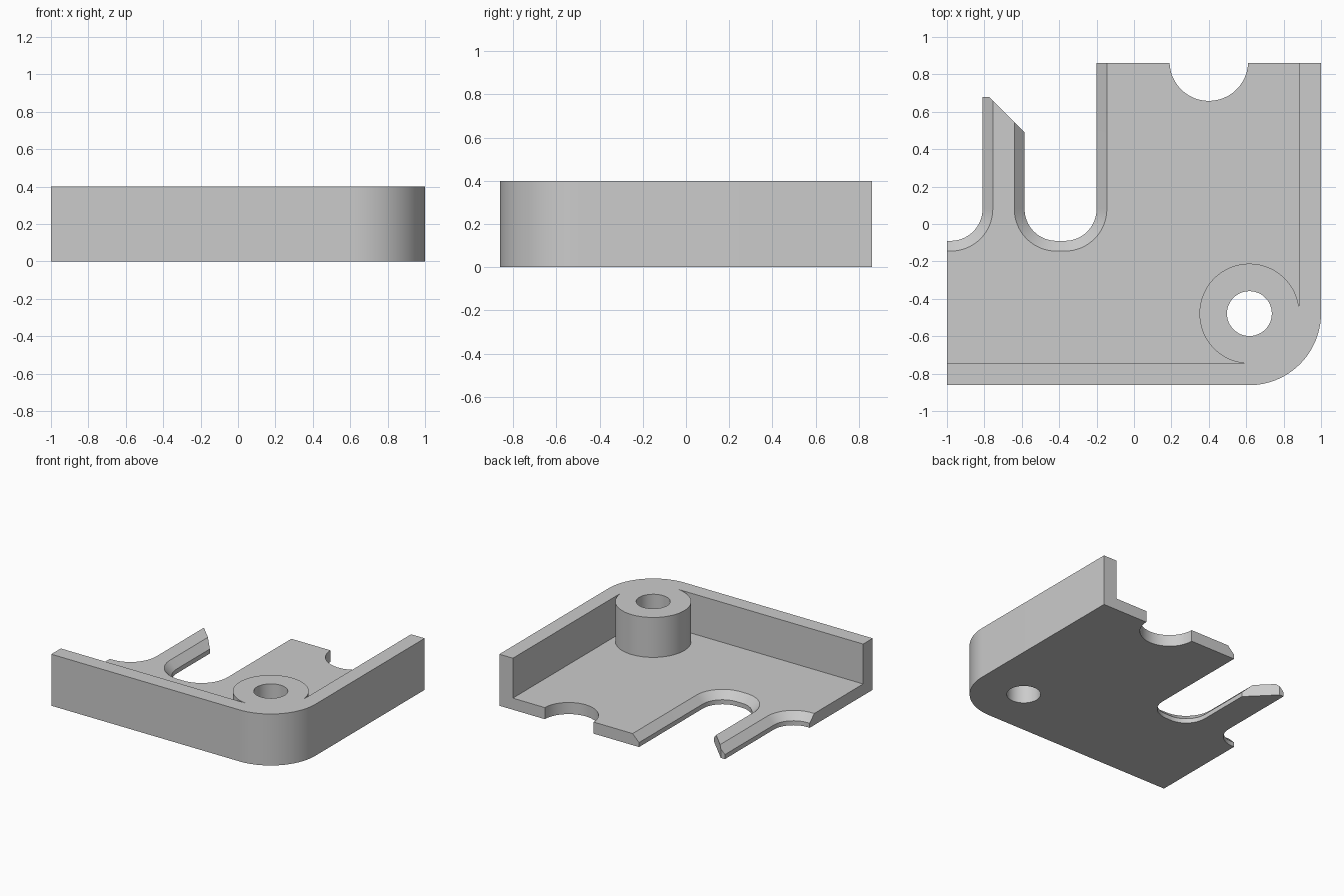
import bpy, bmesh
from math import sin, cos, radians

cube = bpy.data.objects.get("Cube")
if cube:
    bpy.data.objects.remove(cube, do_unlink=True)

grey = bpy.data.materials.new("plain_grey")
grey.use_nodes = True
grey.diffuse_color = (0.6, 0.6, 0.6, 1)
grey.node_tree.nodes["Principled BSDF"].inputs["Base Color"].default_value = (0.6, 0.6, 0.6, 1)

HALF_Y = 0.862
FLOOR = 0.09
HEIGHT = 0.4
BOSS = (0.617, -0.479)


def arc(cx, cy, r, start, end, n=32):
    angles = [radians(start + (end - start) * i / n) for i in range(n + 1)]
    return [(cx + r * cos(a), cy + r * sin(a)) for a in angles]


def loft(name, rings):
    """Closed solid through (z, outline) rings with equal point counts."""
    bm = bmesh.new()
    loops = [[bm.verts.new((x, y, z)) for x, y in pts] for z, pts in rings]
    for low, high in zip(loops, loops[1:]):
        for i in range(len(low)):
            j = (i + 1) % len(low)
            bm.faces.new((low[i], low[j], high[j], high[i]))
    bm.faces.new(loops[0][::-1])
    bm.faces.new(loops[-1])
    bmesh.ops.recalc_face_normals(bm, faces=bm.faces)
    mesh = bpy.data.meshes.new(name)
    bm.to_mesh(mesh)
    bm.free()
    mesh.materials.append(grey)
    obj = bpy.data.objects.new(name, mesh)
    bpy.context.collection.objects.link(obj)
    return obj


def prism(name, outline, bottom, top):
    return loft(name, [(bottom, outline), (top, outline)])


def cut(target, cutter):
    mod = target.modifiers.new("cut", 'BOOLEAN')
    mod.operation = 'DIFFERENCE'
    mod.solver = 'EXACT'
    mod.object = cutter
    cutter.hide_render = True
    bpy.context.view_layer.objects.active = target
    bpy.ops.object.modifier_apply(modifier=mod.name)
    bpy.data.objects.remove(cutter, do_unlink=True)


def slot_outline(cx, grow):
    """U shape, open towards the back."""
    half, r, cy = 0.1925 + grow, 0.17 + grow, 0.08
    left = arc(cx - half + r, cy, r, 180, 270, 16)
    right = arc(cx + half - r, cy, r, 270, 360, 16)
    return [(cx - half, 1.5)] + left + right + [(cx + half, 1.5)]


# Solid block with one rounded front corner
outline = [(-1, HALF_Y), (-1, -HALF_Y)] + arc(0.615, -0.477, 0.385, 270, 360) + [(1, HALF_Y)]
body = prism("corner_tray", outline, 0, HEIGHT)

# Interior, leaving floor, two walls and the round boss
interior = [(-1.2, -0.745)] + arc(*BOSS, 0.267, 264, 5, 64) + [(0.884, 1.2), (-1.2, 1.2)]
cut(body, prism("interior_cutter", interior, FLOOR, 0.6))

# Screw hole through the boss, and the round notch in the back edge
cut(body, prism("hole_cutter", arc(*BOSS, 0.12, 0, 352.5, 47), -0.1, 0.6))
cut(body, prism("notch_cutter", arc(0.4, 0.868, 0.21, 0, 352.5, 47), -0.1, 0.3))

# Two slots with chamfered upper edges, leaving a narrow tab between
for centre in (-1.0025, -0.3925):
    rings = [(z, slot_outline(centre, g)) for z, g in ((-0.1, 0), (0.035, 0), (0.11, 0.075))]
    cut(body, loft("slot_cutter", rings))

# Slanted tip of the tab
tip = [(-1.2, 0.68), (-0.775, 0.68), (-0.4, 0.305), (-0.4, 1.5), (-1.2, 1.5)]
cut(body, prism("tip_cutter", tip, -0.1, 0.3))

bpy.ops.object.select_all(action='DESELECT')
body.select_set(True)
bpy.context.view_layer.objects.active = body
bpy.ops.object.shade_smooth_by_angle(angle=radians(25))
